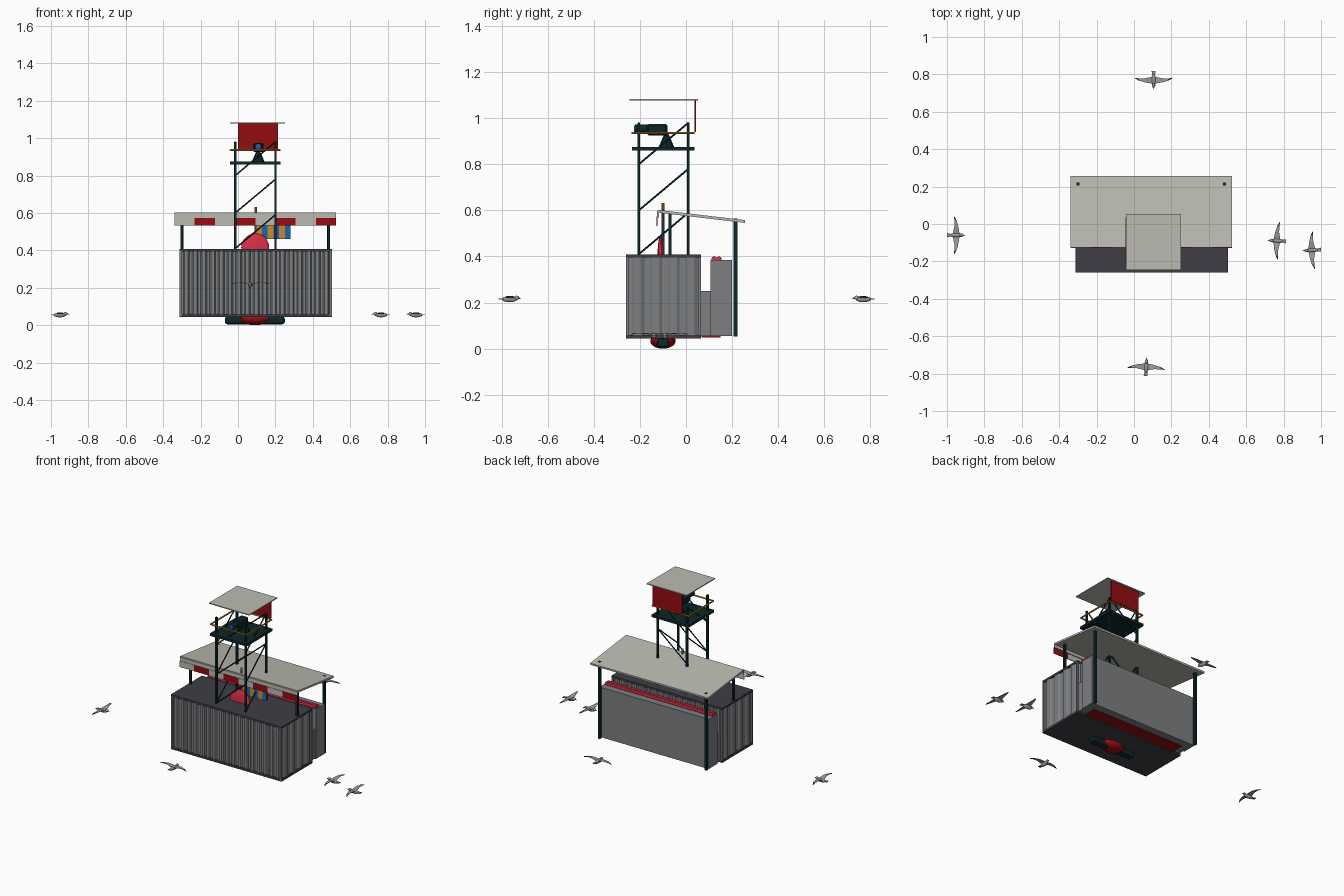
import bpy, bmesh, math
from mathutils import Vector, Matrix

cube = bpy.data.objects.get("Cube")
if cube:
    bpy.data.objects.remove(cube)


def material(name, rgb):
    m = bpy.data.materials.new(name)
    m.use_nodes = True
    m.diffuse_color = (*rgb, 1)
    m.node_tree.nodes["Principled BSDF"].inputs["Base Color"].default_value = (*rgb, 1)
    return m


white = material("off white", (0.5, 0.5, 0.45))
grey = material("steel grey", (0.2, 0.21, 0.22))
charcoal = material("charcoal", (0.05, 0.047, 0.06))
green = material("dark green", (0.004, 0.02, 0.021))
red = material("dark red", (0.3, 0.004, 0.006))
crimson = material("crimson", (0.7, 0.03, 0.065))
orange = material("orange", (0.6, 0.24, 0.03))
blue = material("blue", (0.01, 0.13, 0.4))
feather = material("feather grey", (0.33, 0.33, 0.31))


def finish(name, bm, *mats):
    bmesh.ops.recalc_face_normals(bm, faces=bm.faces)
    me = bpy.data.meshes.new(name)
    bm.to_mesh(me)
    bm.free()
    for m in mats:
        me.materials.append(m)
    ob = bpy.data.objects.new(name, me)
    bpy.context.collection.objects.link(ob)
    return ob


def box(name, x, y, z, mat):
    """Box from its ranges along the three axes."""
    bm = bmesh.new()
    r = (x, y, z)
    size = [b - a for a, b in r]
    mid = [(a + b) / 2 for a, b in r]
    bmesh.ops.create_cube(bm, size=1, matrix=Matrix.Translation(mid) @ Matrix.Diagonal((*size, 1)))
    return finish(name, bm, mat)


def rod(name, a, b, radius, mat, end=None, sides=8):
    """Straight bar or cone between two points."""
    a, b = Vector(a), Vector(b)
    d = b - a
    turn = d.to_track_quat("Z", "Y").to_matrix().to_4x4()
    bm = bmesh.new()
    bmesh.ops.create_cone(bm, cap_ends=True, segments=sides, radius1=radius,
                          radius2=radius if end is None else end, depth=d.length,
                          matrix=Matrix.Translation((a + b) / 2) @ turn)
    return finish(name, bm, mat)


def ball(name, at, size, mat):
    bm = bmesh.new()
    bmesh.ops.create_uvsphere(bm, u_segments=24, v_segments=14, radius=1,
                              matrix=Matrix.Translation(at) @ Matrix.Diagonal((*size, 1)))
    for f in bm.faces:
        f.smooth = True
    return finish(name, bm, mat)


def prism(name, points, z0, z1, mat):
    bm = bmesh.new()
    face = bm.faces.new([bm.verts.new((x, y, z0)) for x, y in points])
    up = bmesh.ops.extrude_face_region(bm, geom=[face])["geom"]
    for v in up:
        if isinstance(v, bmesh.types.BMVert):
            v.co.z = z1
    return finish(name, bm, mat)


# Corrugated container
def ribs(a, b, count):
    """Trapezoid ribs along one wall, pushed out on its right hand side."""
    a, b = Vector(a), Vector(b)
    d = (b - a).normalized()
    out = Vector((d.y, -d.x)) * 0.008
    pts = [a]
    for i in range(count):
        for t, k in ((0.2, 0), (0.35, 1), (0.75, 1), (0.9, 0)):
            pts.append(a.lerp(b, (i + t) / count) + out * k)
    return pts


X0, X1, Y0, Y1 = -0.302, 0.492, -0.25, 0.057
outline = (ribs((X0, Y0), (X1, Y0), 17) + ribs((X1, Y0), (X1, Y1), 4)
           + ribs((X1, Y1), (X0, Y1), 17) + ribs((X0, Y1), (X0, Y0), 4))
prism("container_walls", outline, 0.05, 0.4, grey)
box("container_roof", (-0.312, 0.502), (-0.26, 0.066), (0.395, 0.408), charcoal)
box("container_floor", (-0.312, 0.502), (-0.26, 0.066), (0.045, 0.06), charcoal)
for x in (-0.306, 0.496):
    for y in (-0.254, 0.06):
        box("container_corner", (x - 0.006, x + 0.006), (y - 0.006, y + 0.006), (0.05, 0.4), grey)

# Serving bar at the back
box("bar_step", (-0.3, 0.49), (0.06, 0.108), (0.056, 0.25), grey)
box("bar_wall", (-0.307, 0.497), (0.107, 0.2), (0.054, 0.385), grey)
box("bar_underside", (-0.25, 0.44), (0.068, 0.15), (0.049, 0.056), red)
rod("bar_cushion_inner", (-0.3, 0.122, 0.389), (0.49, 0.122, 0.389), 0.012, crimson)
rod("bar_cushion_outer", (-0.3, 0.143, 0.389), (0.49, 0.143, 0.389), 0.012, crimson)

# Lamp under the floor
under = box("under_lamp_housing", (-0.07, 0.25), (-0.125, -0.075), (0.005, 0.046), green)
bevel = under.modifiers.new("rounded", "BEVEL")
bevel.width = 0.012
bevel.segments = 2
ball("under_lamp", (0.09, -0.1, 0.034), (0.085, 0.055, 0.034), red)

# Sloping canopy with its posts and striped valance
canopy = box("canopy", (-0.34, 0.525), (-0.19, 0.19), (-0.006, 0.006), white)
canopy.location = (0, 0.067, 0.574)
canopy.rotation_euler.x = math.atan2(-0.044, 0.375)
for x in (-0.3, 0.485):
    box("back_post", (x - 0.008, x + 0.008), (0.207, 0.223), (0.052, 0.564), green)
    box("front_post", (x - 0.007, x + 0.007), (-0.077, -0.063), (0.405, 0.585), green)
step = 0.865 / 8
for i in range(8):
    left = -0.34 + i * step
    box("valance_panel", (left, left + step), (-0.129, -0.124), (0.533, 0.573), red if i % 2 else white)
box("canopy_front_rail", (-0.34, 0.525), (-0.126, -0.118), (0.57, 0.597), white)

# Round sign and striped flag on the roof
ball("round_sign", (0.092, -0.11, 0.415), (0.075, 0.013, 0.075), crimson)
rod("flag_pole", (0.095, -0.1, 0.405), (0.095, -0.1, 0.61), 0.006, grey)
rod("flag_pole_tip", (0.095, -0.1, 0.605), (0.095, -0.1, 0.632), 0.007, orange)
for i in range(6):
    left = 0.098 + i * 0.0305
    box("flag_stripe", (left, left + 0.0305), (-0.102, -0.098), (0.46, 0.588), orange if i % 2 == 0 else blue)

# Lookout tower: legs and diagonal braces
TX, TY = (-0.015, 0.2), (-0.205, 0.01)
for x in TX:
    for y in TY:
        box("tower_leg", (x - 0.006, x + 0.006), (y - 0.006, y + 0.006), (0.405, 0.98), green)
for low, high in ((0.41, 0.59), (0.6, 0.78), (0.8, 0.98)):
    for y in TY:
        rod("tower_brace", (TX[0], y, low), (TX[1], y, high), 0.004, green, sides=6)
    for x in TX:
        rod("tower_brace", (x, TY[0], low), (x, TY[1], high), 0.004, green, sides=6)

# Tower platform, handrail, roof and back panel
box("platform", (-0.043, 0.227), (-0.235, 0.037), (0.86, 0.876), green)
corners = [(-0.04, -0.232), (0.224, -0.232), (0.224, 0.034), (-0.04, 0.034)]
for i in range(4):
    a, b = corners[i], corners[(i + 1) % 4]
    rod("handrail", (*a, 0.936), (*b, 0.936), 0.005, orange)
box("tower_roof", (-0.043, 0.252), (-0.245, 0.053), (1.077, 1.083), white)
box("tower_back_panel", (0, 0.215), (0.037, 0.043), (0.94, 1.078), red)

# Spotting scope on its stand
MX = 0.108
rod("scope_stand", (MX, -0.085, 0.872), (MX, -0.085, 0.935), 0.035, green, end=0.008)
body = box("scope_body", (MX - 0.028, MX + 0.028), (-0.17, -0.08), (0.925, 0.975), green)
body.modifiers.new("rounded", "BEVEL").width = 0.008
rod("scope_barrel", (MX, -0.165, 0.955), (MX, -0.222, 0.955), 0.018, green, sides=16)
rod("scope_lens", (MX, -0.22, 0.955), (MX, -0.225, 0.955), 0.014, blue, sides=16)


# Seagulls, built facing +x and turned towards the middle
def bird(at, yaw):
    place = Matrix.Translation(at) @ Matrix.Rotation(math.radians(yaw), 4, "Z")
    parts = [ball("bird_body", (0, 0, 0), (0.034, 0.012, 0.013), feather),
             ball("bird_head", (0.03, 0, 0.006), (0.011, 0.009, 0.009), feather),
             rod("bird_beak", (0.037, 0, 0.005), (0.05, 0, 0.003), 0.004, orange, end=0.001, sides=6),
             prism("bird_tail", [(-0.02, -0.006), (-0.02, 0.006), (-0.048, 0.011), (-0.048, -0.011)],
                   -0.001, 0.003, feather)]
    # wing sections: distance out, front edge, back edge, height
    sections = ((0.004, 0.02, -0.018, 0.004), (0.045, 0.013, -0.009, 0.011),
                (0.078, 0.004, -0.008, 0.01), (0.1, -0.008, -0.011, 0.006))
    for side in (-1, 1):
        bm = bmesh.new()
        rings = []
        for d, front, back, h in sections:
            rings.append([bm.verts.new((x, side * d, h + t))
                          for x, t in ((front, 0), (front, 0.003), (back, 0.003), (back, 0))])
        for i, (r, s) in enumerate(zip(rings, rings[1:])):
            for k in range(4):
                f = bm.faces.new((r[k], r[k - 1], s[k - 1], s[k]))
                f.material_index = 1 if i == 2 else 0
        bm.faces.new(rings[0])
        bm.faces.new(rings[-1]).material_index = 1
        parts.append(finish("bird_wing", bm, feather, charcoal))
    for p in parts:
        p.matrix_world = place @ p.matrix_world


bird((0.065, -0.765, 0.215), 87)
bird((0.105, 0.77, 0.215), 270)
bird((-0.952, -0.06, 0.055), 0)
bird((0.765, -0.09, 0.055), 177)
bird((0.952, -0.14, 0.055), 183)
